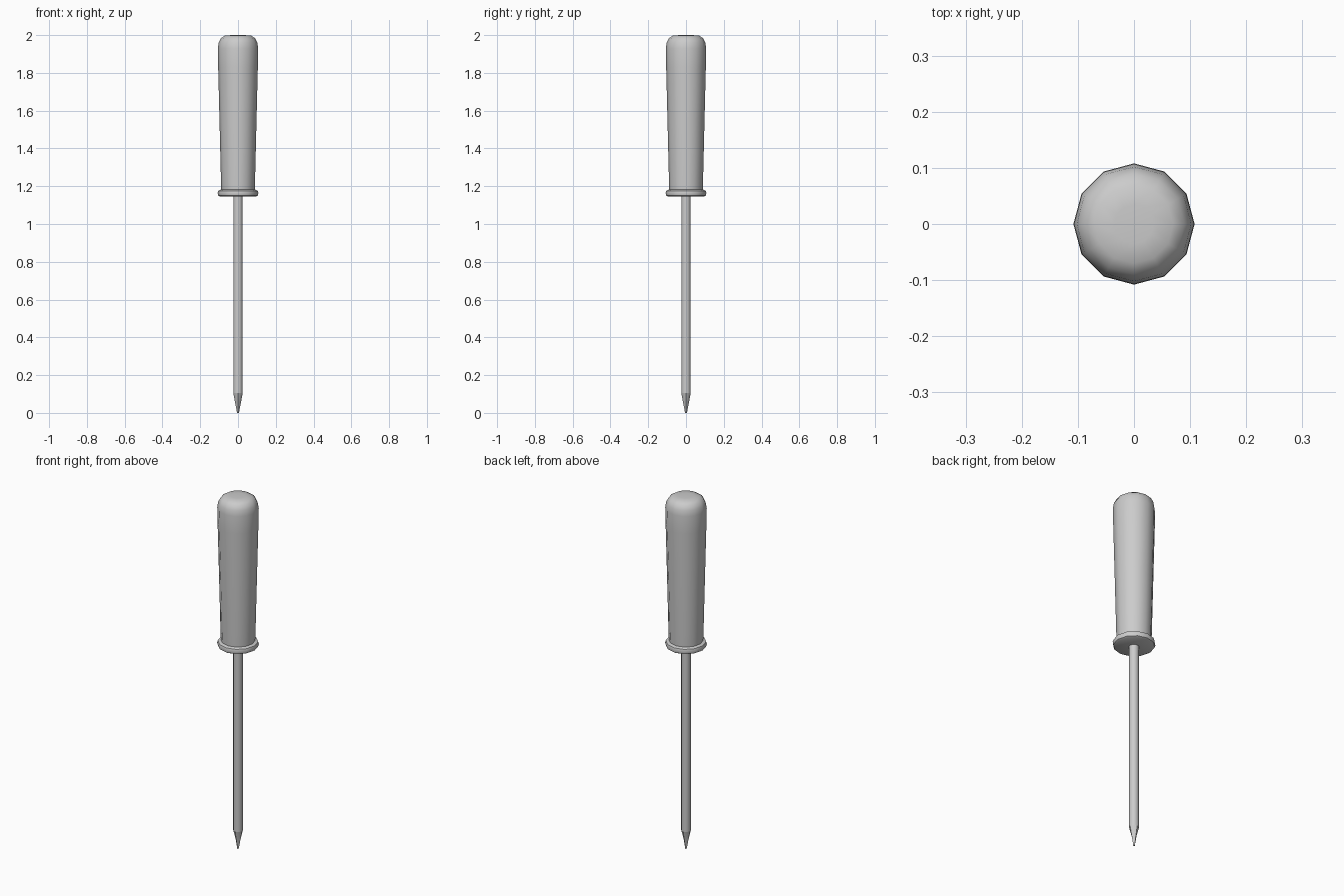
import bpy, bmesh
from math import cos, sin, pi, radians

SIDES = 12

cube = bpy.data.objects.get("Cube")
if cube:
    bpy.data.objects.remove(cube, do_unlink=True)

grey = bpy.data.materials.new("plain grey")
grey.use_nodes = True
colour = (0.6, 0.6, 0.6, 1)
grey.diffuse_color = colour
grey.node_tree.nodes["Principled BSDF"].inputs["Base Color"].default_value = colour


def lathe(name, profile, flute=None):
    """Stack twelve-sided rings of (radius, z), from bottom to top, with end caps."""
    bm = bmesh.new()
    rings = []
    for level, (r, z) in enumerate(profile):
        ring = []
        for i in range(SIDES):
            a = 2 * pi * i / SIDES
            s = flute[level] if flute and i % 3 else 1
            ring.append(bm.verts.new((r * s * cos(a), r * s * sin(a), z)))
        rings.append(ring)
    for low, high in zip(rings, rings[1:]):
        for i in range(SIDES):
            j = (i + 1) % SIDES
            bm.faces.new((low[i], low[j], high[j], high[i]))
    bm.faces.new(rings[0][::-1])
    bm.faces.new(rings[-1])
    mesh = bpy.data.meshes.new(name)
    bm.to_mesh(mesh)
    bm.free()
    mesh.materials.append(grey)
    obj = bpy.data.objects.new(name, mesh)
    bpy.context.collection.objects.link(obj)
    bpy.ops.object.select_all(action="DESELECT")
    obj.select_set(True)
    bpy.context.view_layer.objects.active = obj
    bpy.ops.object.shade_smooth_by_angle(angle=radians(40))
    return obj


# Tapered grip with a rounded end
lathe("handle", [(0.088, 1.165), (0.09, 1.22), (0.098, 1.55), (0.105, 1.83),
                 (0.107, 1.93), (0.102, 1.962), (0.09, 1.984),
                 (0.07, 1.997), (0.035, 2.0)])

# Rounded guard ring below the grip
lathe("collar", [(0.095, 1.145), (0.104, 1.15), (0.108, 1.163),
                 (0.104, 1.176), (0.09, 1.182)])

# Straight metal rod
lathe("shaft", [(0.025, 0.105), (0.025, 1.15)])

# Cross-shaped driving point
lathe("tip", [(0.005, 0), (0.0145, 0.05), (0.025, 0.105)], flute=(0.7, 0.75, 1))
